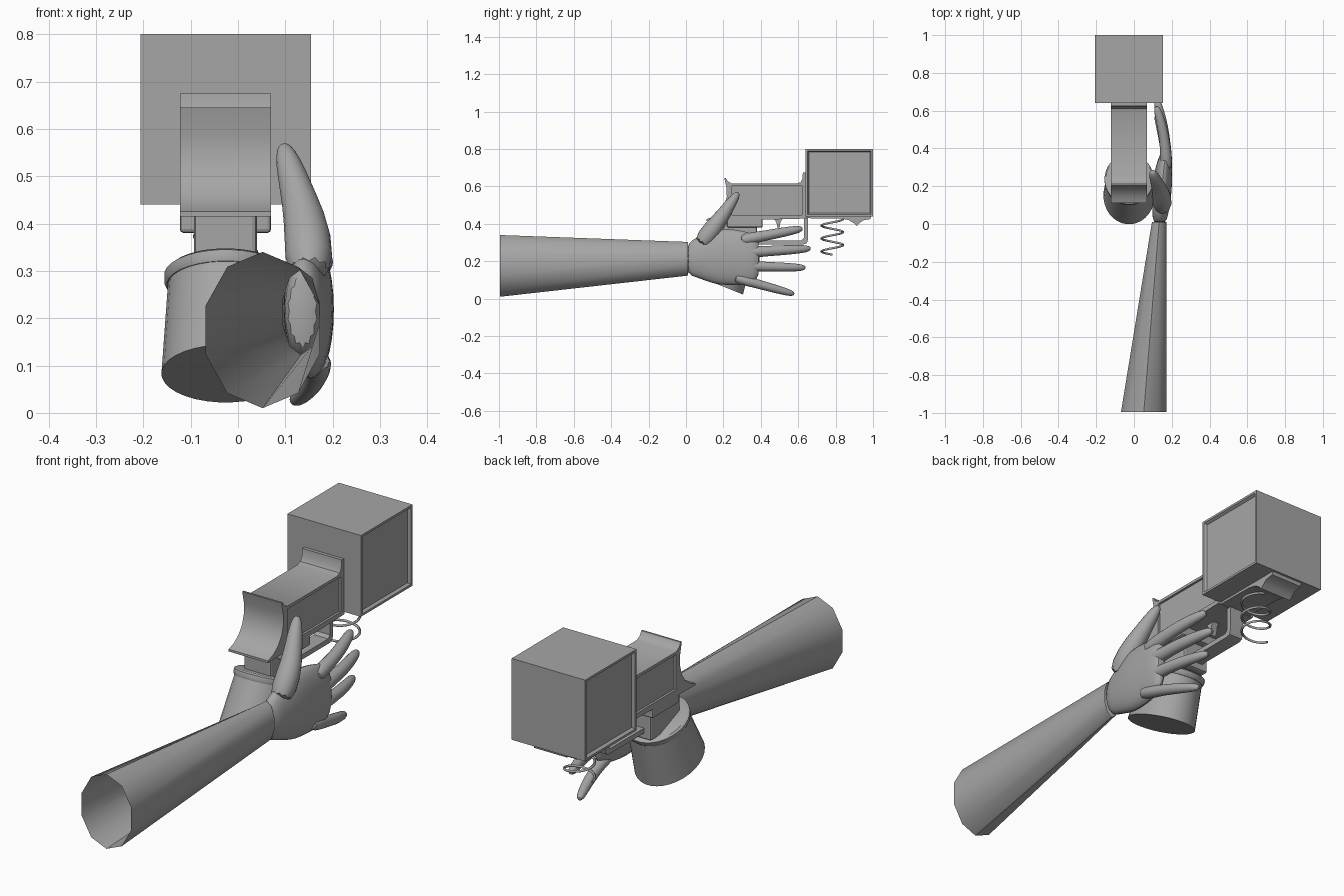
import bpy, bmesh, math
from mathutils import Vector

if "Cube" in bpy.data.objects:
    bpy.data.objects.remove(bpy.data.objects["Cube"])

CX = -0.026  # centre plane of the device

grey = bpy.data.materials.new("plain_grey")
grey.diffuse_color = (0.38, 0.38, 0.38, 1)
grey.use_nodes = True
grey.node_tree.nodes["Principled BSDF"].inputs["Base Color"].default_value = grey.diffuse_color


def finish(name, bm, smooth=None, subsurf=0, bevel=0):
    bmesh.ops.recalc_face_normals(bm, faces=bm.faces)
    me = bpy.data.meshes.new(name)
    bm.to_mesh(me)
    bm.free()
    ob = bpy.data.objects.new(name, me)
    bpy.context.collection.objects.link(ob)
    me.materials.append(grey)
    if bevel:
        m = ob.modifiers.new("bevel", 'BEVEL')
        m.width, m.segments = bevel, 2
    if subsurf:
        m = ob.modifiers.new("subsurf", 'SUBSURF')
        m.levels = m.render_levels = subsurf
    if smooth:
        bpy.ops.object.select_all(action='DESELECT')
        ob.select_set(True)
        bpy.context.view_layer.objects.active = ob
        bpy.ops.object.shade_smooth_by_angle(angle=math.radians(smooth))
    return ob


def box(name, lo, hi, bevel=0):
    bm = bmesh.new()
    bmesh.ops.create_cube(bm, size=1)
    for v in bm.verts:
        v.co = Vector([(a + b) / 2 + c * (b - a) for a, b, c in zip(lo, hi, v.co)])
    return finish(name, bm, bevel=bevel)


def extrude_profile(name, pts, x0, x1, smooth=35):
    """Side outline (y, z) extruded across x."""
    bm = bmesh.new()
    f = bm.faces.new([bm.verts.new((x0, y, z)) for y, z in pts])
    r = bmesh.ops.extrude_face_region(bm, geom=[f])
    for v in r['geom']:
        if isinstance(v, bmesh.types.BMVert):
            v.co.x = x1
    return finish(name, bm, smooth)


def loft(name, rings, sides=12, caps=True, smooth=40, subsurf=0):
    """Skin over ellipses given as (centre, u radius vector, v radius vector)."""
    bm = bmesh.new()
    loops = []
    for c, u, v in rings:
        angs = [2 * math.pi * (i + 0.5) / sides for i in range(sides)]
        loops.append([bm.verts.new(Vector(c) + Vector(u) * math.cos(a) + Vector(v) * math.sin(a)) for a in angs])
    for a, b in zip(loops, loops[1:]):
        for i in range(sides):
            j = (i + 1) % sides
            bm.faces.new((a[i], a[j], b[j], b[i]))
    if caps:
        bm.faces.new(loops[0])
        bm.faces.new(loops[-1])
    return finish(name, bm, smooth, subsurf)


def tube(name, pts, ref, sides=10, subsurf=1):
    """Round tube through (x, y, z, radius) points."""
    rings = []
    for i, p in enumerate(pts):
        t = Vector(pts[min(i + 1, len(pts) - 1)][:3]) - Vector(pts[max(i - 1, 0)][:3])
        u = t.cross(Vector(ref)).normalized()
        v = t.cross(u).normalized()
        rings.append((p[:3], u * p[3], v * p[3]))
    return loft(name, rings, sides, smooth=60, subsurf=subsurf)


# large head block with recessed side panels
bm = bmesh.new()
bmesh.ops.create_cube(bm, size=0.36)
bmesh.ops.translate(bm, verts=bm.verts, vec=(CX, 0.82, 0.62))
sides = [f for f in bm.faces if abs(f.normal.x) > 0.9]
bmesh.ops.inset_individual(bm, faces=sides, thickness=0.014, depth=0)
bmesh.ops.inset_individual(bm, faces=sides, thickness=0.01, depth=-0.012)
finish("head_block", bm)

# main body with flared ends and swept tail
body = extrude_profile("body", [
    (0.11, 0.425), (0.145, 0.437), (0.18, 0.463), (0.205, 0.50), (0.218, 0.545),
    (0.217, 0.59), (0.205, 0.645), (0.213, 0.645), (0.222, 0.628), (0.245, 0.615),
    (0.59, 0.615), (0.612, 0.622), (0.622, 0.64), (0.625, 0.675), (0.645, 0.675),
    (0.645, 0.428), (0.11, 0.415)], -0.123, 0.07)
for side, x in (("left", -0.123), ("right", 0.07)):
    cut = box(side + "_panel_cutter", (x - 0.01, 0.245, 0.447), (x + 0.01, 0.62, 0.602))
    cut.hide_render = True
    cut.hide_viewport = True
    m = body.modifiers.new("panel", 'BOOLEAN')
    m.operation, m.object, m.solver = 'DIFFERENCE', cut, 'EXACT'

# collar and stem under the body
box("collar", (-0.123, 0.22, 0.38), (0.07, 0.41, 0.43), 0.008)
box("stem", (-0.093, 0.17, 0.26), (0.04, 0.38, 0.43), 0.01)

# tilted grip cup and its rim
slope = Vector((0, 0.93, -0.37))


def oval(y, z, rx, ry):
    return ((CX, y, z), (rx, 0, 0), slope * ry)


loft("grip_cup", [oval(0.152, 0.083, 0.136, 0.165), oval(0.23, 0.275, 0.122, 0.135)], 32)
loft("grip_rim", [oval(0.228, 0.27, 0.125, 0.138), oval(0.232, 0.278, 0.13, 0.143),
                  oval(0.238, 0.292, 0.13, 0.143), oval(0.241, 0.298, 0.122, 0.134)], 32)

# trigger guard and trigger
extrude_profile("trigger_guard", [
    (0.33, 0.29), (0.63, 0.29), (0.646, 0.297), (0.653, 0.315), (0.653, 0.435),
    (0.63, 0.435), (0.63, 0.325), (0.618, 0.312), (0.33, 0.312)], CX - 0.035, CX + 0.035)
extrude_profile("trigger", [
    (0.465, 0.43), (0.483, 0.41), (0.488, 0.385), (0.494, 0.37),
    (0.502, 0.385), (0.505, 0.41), (0.52, 0.43)], CX - 0.015, CX + 0.015)

# lower rail with hooked lip
extrude_profile("lower_rail", [
    (0.64, 0.442), (0.64, 0.43), (0.83, 0.428), (0.87, 0.42), (0.895, 0.405),
    (0.912, 0.388), (0.925, 0.40), (0.945, 0.418), (0.985, 0.425), (0.99, 0.442)],
    CX - 0.08, CX + 0.08)

# hanging coil of wire
coil = []
for i in range(71):
    t = i / 70
    a = t * 2 * math.pi * 2.75
    coil.append((CX + 0.064 * math.sin(a), 0.782 + 0.058 * math.cos(a), 0.425 - 0.19 * t, 0.0055))
tube("wire_coil", coil, (0, 0, 1), 6, 0)

# open forearm sleeve
loft("forearm", [((0.052, -0.995, 0.175), (0.127, 0, 0), (0, 0, 0.165)),
                 ((0.133, 0.01, 0.213), (0.04, 0, 0), (0, 0, 0.09))], 10, caps=False, smooth=50)

# palm
palm = [(0.0, 0.135, 0.213, 0.037, 0.09), (0.06, 0.14, 0.22, 0.044, 0.108),
        (0.14, 0.146, 0.225, 0.052, 0.15), (0.22, 0.15, 0.223, 0.054, 0.157),
        (0.30, 0.158, 0.218, 0.046, 0.15), (0.36, 0.168, 0.215, 0.036, 0.135),
        (0.395, 0.17, 0.215, 0.02, 0.10)]
loft("palm", [((x, y, z), (rx, 0, 0), (0, 0, rz)) for y, x, z, rx, rz in palm], 14, smooth=60, subsurf=1)

# four fingers curling inward: base y, z then tip y, z
fingers = {"index_finger": (0.28, 0.31, 0.625, 0.375, 0.031),
           "middle_finger": (0.28, 0.245, 0.668, 0.268, 0.031),
           "ring_finger": (0.28, 0.175, 0.64, 0.165, 0.029),
           "little_finger": (0.25, 0.115, 0.58, 0.024, 0.027)}
for name, (y0, z0, y1, z1, r) in fingers.items():
    tube(name, [(0.172 - 0.055 * t ** 2.2, y0 + (y1 - y0) * t, z0 + (z1 - z0) * t, r * k)
                for t, k in ((0, 1.1), (0.25, 1.05), (0.45, 0.92), (0.62, 0.92),
                             (0.8, 0.8), (0.94, 0.68), (1, 0.3))], (1, 0, 0))

# thumb
tube("thumb", [(0.15, 0.07, 0.28, 0.055), (0.15, 0.145, 0.375, 0.054), (0.13, 0.2, 0.45, 0.04),
               (0.112, 0.24, 0.51, 0.032), (0.1, 0.268, 0.55, 0.023), (0.095, 0.28, 0.568, 0.009)],
     (1, 0, 0))
